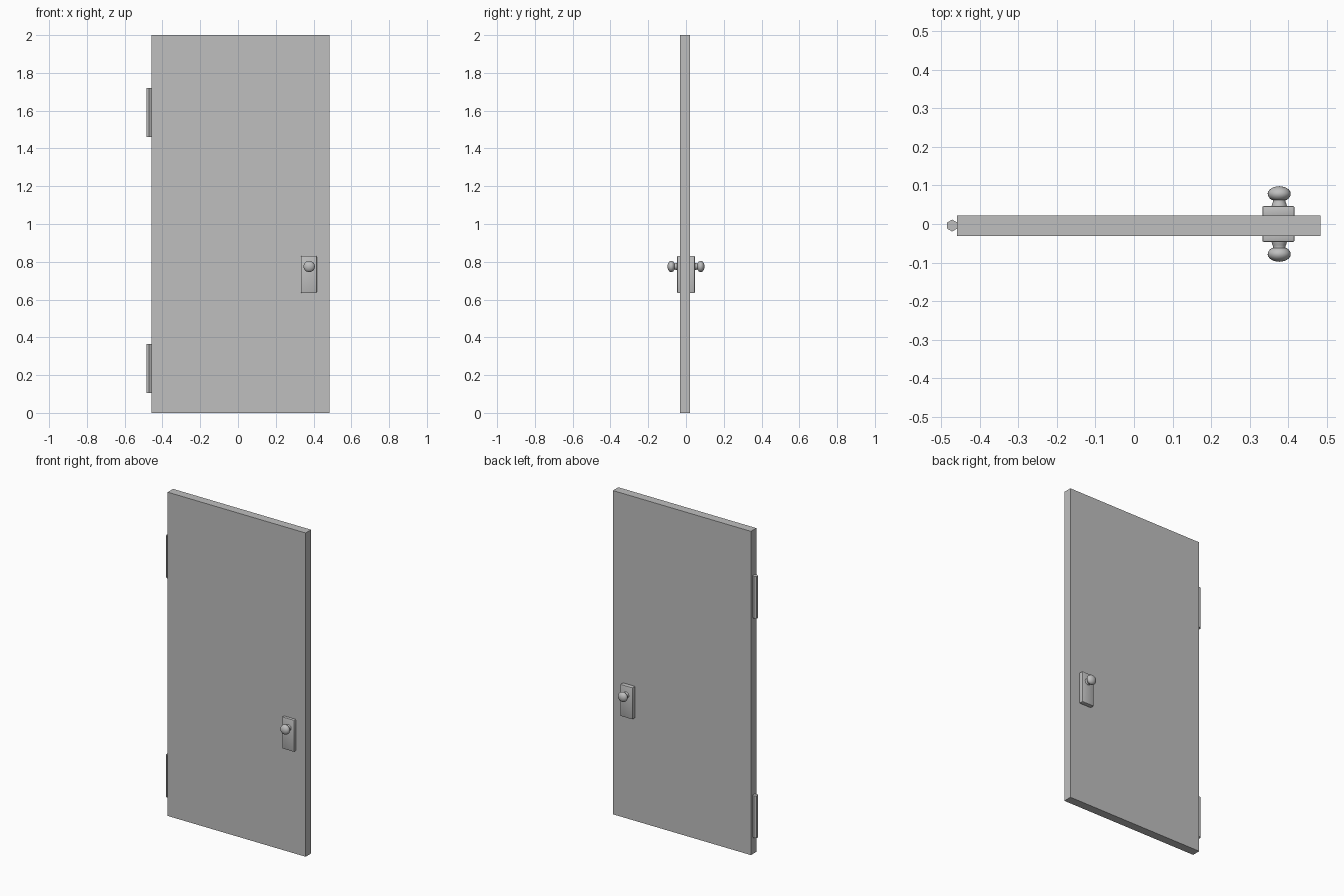
import bpy
import bmesh
import math
from mathutils import Matrix

cube = bpy.data.objects.get("Cube")
if cube:
    bpy.data.objects.remove(cube, do_unlink=True)

# One plain grey for the whole door
GREY = (0.52, 0.52, 0.52, 1.0)
mat = bpy.data.materials.new("plain grey")
mat.use_nodes = True
mat.diffuse_color = GREY
mat.node_tree.nodes["Principled BSDF"].inputs["Base Color"].default_value = GREY


def finish(bm, name, smooth=False):
    """Turn a bmesh into a named, coloured object."""
    bmesh.ops.recalc_face_normals(bm, faces=bm.faces)
    mesh = bpy.data.meshes.new(name)
    bm.to_mesh(mesh)
    bm.free()
    mesh.materials.append(mat)
    obj = bpy.data.objects.new(name, mesh)
    bpy.context.collection.objects.link(obj)
    if smooth:
        bpy.ops.object.select_all(action="DESELECT")
        obj.select_set(True)
        bpy.context.view_layer.objects.active = obj
        bpy.ops.object.shade_smooth_by_angle(angle=math.radians(40))
    return obj


def box(name, low, high, bevel=0.0):
    bm = bmesh.new()
    size = [h - l for l, h in zip(low, high)]
    middle = [(h + l) / 2 for l, h in zip(low, high)]
    bmesh.ops.create_cube(bm, size=1, matrix=Matrix.Translation(middle) @ Matrix.Diagonal((*size, 1)))
    if bevel:
        bmesh.ops.bevel(bm, geom=bm.edges[:], offset=bevel, segments=2, profile=0.5, affect="EDGES")
    return finish(bm, name, smooth=bevel > 0)


def hinge(name, bottom, top):
    """Six-sided barrel with a flat against the door edge."""
    bm = bmesh.new()
    place = Matrix.Translation((-0.472, -0.004, (bottom + top) / 2)) @ Matrix.Rotation(math.radians(30), 4, "Z")
    # Corners lie on the y axis, flats face +x and -x
    bmesh.ops.create_cone(bm, cap_ends=True, segments=6, radius1=0.0155, radius2=0.0155,
                          depth=top - bottom, matrix=place)
    xs = [v.co.x for v in bm.verts]
    if max(xs) - min(xs) > 0.029:
        bmesh.ops.rotate(bm, verts=bm.verts, cent=place.translation,
                         matrix=Matrix.Rotation(math.radians(30), 3, "Z"))
    return finish(bm, name)


# Knob outline: (radius, distance from the middle of the door)
STEM = [(0.020, 0.044), (0.019, 0.052), (0.0165, 0.056), (0.0165, 0.062)]
HEAD_RADIUS, HEAD_HALF, HEAD_MIDDLE = 0.030, 0.020, 0.078


def knob(name, side):
    profile = list(STEM)
    for i in range(11):
        a = math.radians(-52 + 142 * i / 10)
        profile.append((HEAD_RADIUS * math.cos(a), HEAD_MIDDLE + HEAD_HALF * math.sin(a)))
    bm = bmesh.new()
    verts = [bm.verts.new((0.377 + r, side * d, 0.775)) for r, d in profile]
    edges = [bm.edges.new(pair) for pair in zip(verts, verts[1:])]
    bmesh.ops.spin(bm, geom=verts + edges, cent=(0.377, 0, 0.775), axis=(0, 1, 0),
                   angle=math.tau, steps=24, use_merge=True)
    bmesh.ops.remove_doubles(bm, verts=bm.verts, dist=0.0001)
    return finish(bm, name, smooth=True)


# Door slab
box("door_panel", (-0.459, -0.031, 0), (0.484, 0.022, 2))

# Hinge barrels
hinge("upper_hinge", 1.46, 1.72)
hinge("lower_hinge", 0.105, 0.365)

# Handle plate and knob on each face
for label, side in (("front", -1), ("back", 1)):
    near, far = sorted((side * 0.015, side * 0.047))
    box(label + "_handle_plate", (0.333, near, 0.634), (0.417, far, 0.831), bevel=0.005)
    knob(label + "_knob", side)
